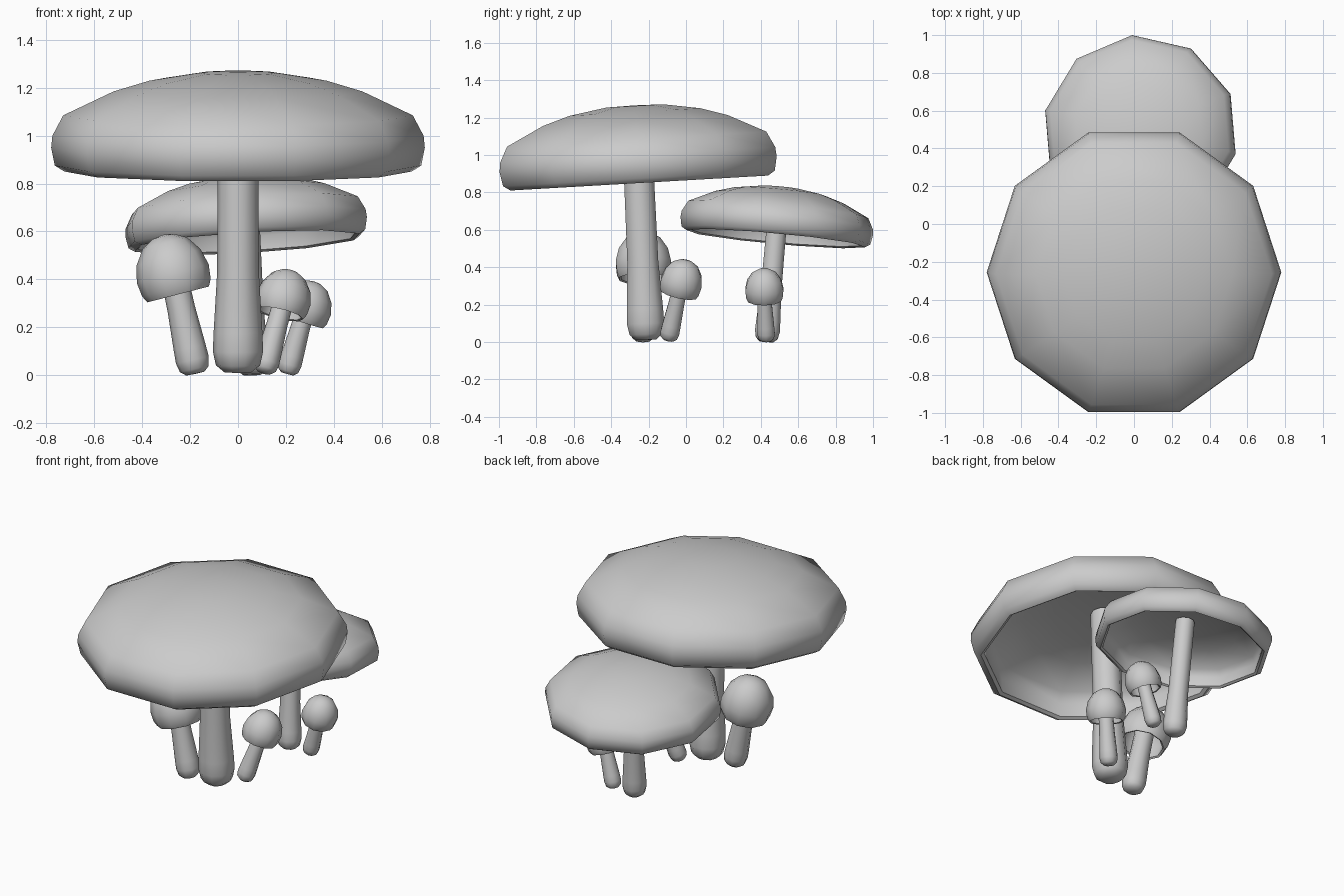
import bpy, bmesh, math
from mathutils import Vector, Matrix

if "Cube" in bpy.data.objects:
    bpy.data.objects.remove(bpy.data.objects["Cube"])

SIDES = 10

# profiles as (radius, height): outer dome, round the lip, then the hollow underside
WIDE_CAP = [(0, .416), (.16, .413), (.37, .38), (.52, .335), (.73, .235), (.775, .15),
            (.78, .10), (.765, .025), (.725, 0), (.705, .012), (.705, .10), (.67, .16),
            (.48, .24), (.3, .275), (0, .29)]
ROUND_CAP = [(0, .257), (.045, .25), (.095, .222), (.138, .16), (.155, .09), (.148, .03),
             (.133, 0), (.122, .005), (.125, .08), (.11, .13), (.07, .175), (0, .19)]


def stem_profile(length, r):
    """Stem with a rounded, swollen foot; r is the foot radius."""
    foot = [(0, 0), (.55, .02), (.88, .3), (1, .85), (.97, 1.6), (.83, 4)]
    pts = [(a * r, b * r) for a, b in foot]
    return pts + [(.79 * r, length), (0, length)]


def lathe(name, profile, loc, axis, scale=1.0, spin=0.0):
    bm = bmesh.new()
    rings = []
    for r, z in profile:
        if r == 0:
            rings.append([bm.verts.new((0, 0, z))])
        else:
            rings.append([bm.verts.new((r * math.cos(a), r * math.sin(a), z))
                          for a in (spin + i * math.tau / SIDES for i in range(SIDES))])
    for lo, hi in zip(rings, rings[1:]):
        for i in range(SIDES):
            j = (i + 1) % SIDES
            quad = [lo[i % len(lo)], lo[j % len(lo)], hi[j % len(hi)], hi[i % len(hi)]]
            bm.faces.new(list(dict.fromkeys(quad)))
    bmesh.ops.recalc_face_normals(bm, faces=bm.faces)
    turn = Vector((0, 0, 1)).rotation_difference(Vector(axis)).to_matrix().to_4x4()
    bm.transform(Matrix.Translation(loc) @ turn @ Matrix.Scale(scale, 4))
    mesh = bpy.data.meshes.new(name)
    bm.to_mesh(mesh)
    bm.free()
    ob = bpy.data.objects.new(name, mesh)
    bpy.context.collection.objects.link(ob)
    bpy.ops.object.select_all(action='DESELECT')
    ob.select_set(True)
    bpy.context.view_layer.objects.active = ob
    bpy.ops.object.shade_smooth_by_angle(angle=math.radians(50))


def mushroom(name, cap, foot, rim, axis, scale, stem_r, inside, spin=0.0):
    """Cap at its rim centre, stem from the foot up into the hollow of the cap."""
    foot, rim = Vector(foot), Vector(rim)
    lathe(name + "_cap", cap, rim, axis, scale, spin)
    path = rim - foot
    lathe(name + "_stem", stem_profile(path.length + inside, stem_r), foot, path)


# two large wide-capped mushrooms
mushroom("large_mushroom", WIDE_CAP, (0, -.212, .01), (0, -.25, .85),
         (0, -.058, 1), 1.0, .105, .28)
mushroom("medium_mushroom", WIDE_CAP, (.06, .43, 0), (.038, .479, .553),
         (-.06, .092, 1), .665, .07, .185, math.radians(-13))

# three small round-capped mushrooms
mushroom("left_small_mushroom", ROUND_CAP, (-.178, -.23, .005), (-.25, -.228, .337),
         (-.25, 0, .97), 1.0, .07, .18)
mushroom("right_small_mushroom", ROUND_CAP, (.108, -.095, .01), (.175, -.04, .255),
         (.22, .22, .95), .75, .053, .135)
mushroom("back_small_mushroom", ROUND_CAP, (.205, .43, .005), (.267, .42, .222),
         (.29, -.02, .95), .69, .049, .125)
